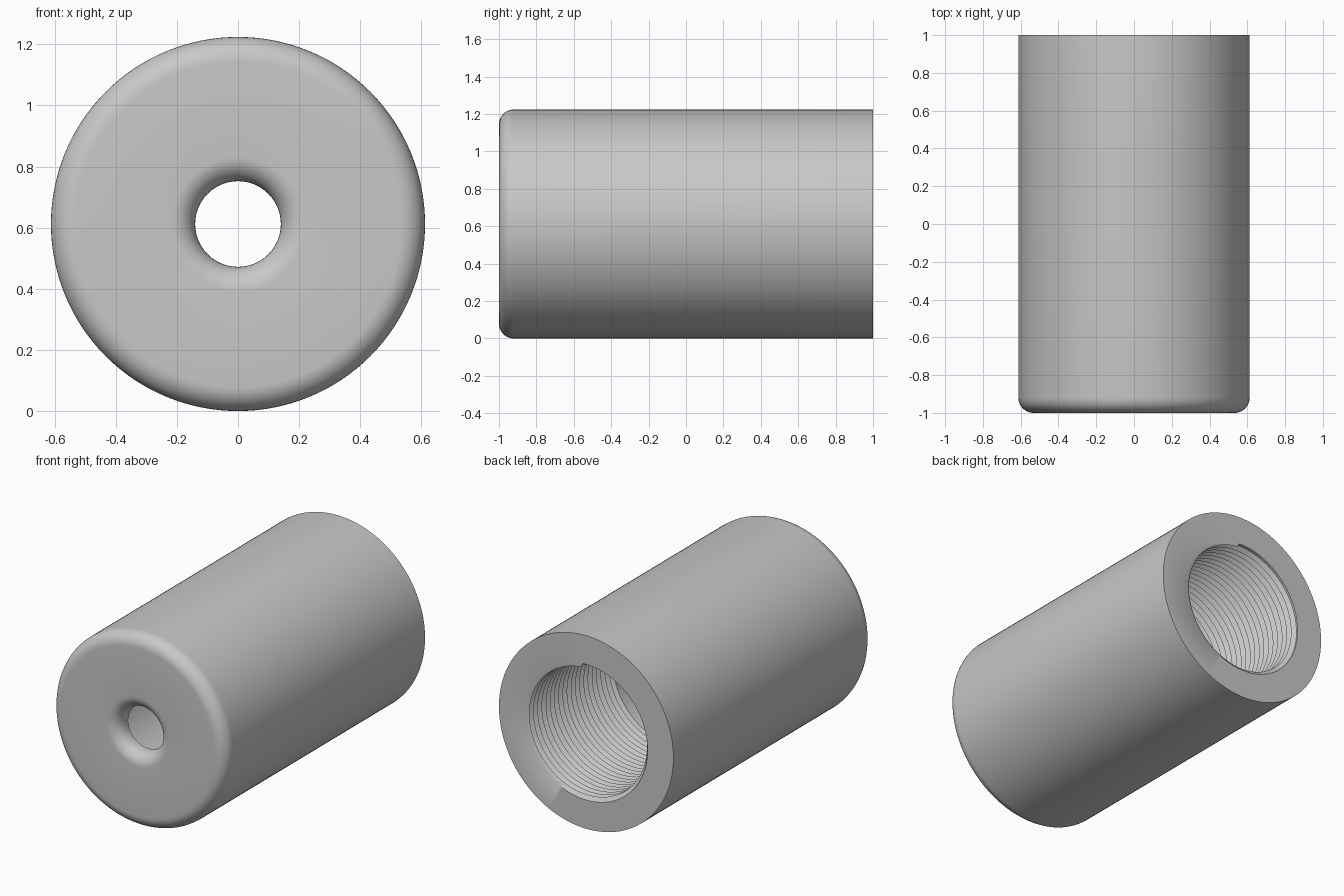
import bpy, bmesh
from math import sin, cos, pi, radians

cube = bpy.data.objects.get("Cube")
if cube:
    bpy.data.objects.remove(cube, do_unlink=True)

SEG = 128
R, HOLE, BORE, MOUTH = 0.612, 0.14, 0.405, 0.43
FILLET, WALL = 0.08, 0.10
THREAD_START, PITCH = 0.15, 0.042

grey = bpy.data.materials.new("plain grey")
grey.use_nodes = True
colour = (0.58, 0.58, 0.58, 1)
grey.diffuse_color = colour
grey.node_tree.nodes["Principled BSDF"].inputs["Base Color"].default_value = colour


def arc(cr, cy, rad, a0, a1, steps=10):
    """Points (radius, y) along a fillet."""
    return [(cr + rad * cos(radians(a0 + (a1 - a0) * i / steps)),
             cy + rad * sin(radians(a0 + (a1 - a0) * i / steps)))
            for i in range(steps + 1)]


def add_rows(bm, rows):
    """Sweep rows around the y axis; each row maps turn (0..1) to (radius, y)."""
    grid = []
    for row in rows:
        ring = []
        for s in range(SEG + 1):
            r, y = row(s / SEG)
            a = 2 * pi * s / SEG
            ring.append(bm.verts.new((r * cos(a), y, R + r * sin(a))))
        grid.append(ring)
    for a, b in zip(grid, grid[1:]):
        for s in range(SEG):
            bm.faces.new((a[s], a[s + 1], b[s + 1], b[s]))


def thread_row(k):
    """One crest or root line of the helical thread, trimmed at both ends."""
    def row(turn):
        y = THREAD_START + PITCH * (k / 2 + turn)
        if y <= THREAD_START:
            return BORE, THREAD_START
        if y >= 1:
            return MOUTH, 1
        return (MOUTH if k % 2 else BORE), y
    return row


# Shell outline: back rim, outside, rounded front, filleted hole, bore
outline = [(MOUTH, 1), (R, 1)]
outline += arc(R - FILLET, -1 + FILLET, FILLET, 0, -90)
outline += arc(HOLE + FILLET, -1 + FILLET, FILLET, -90, -180)
outline += [(HOLE, -1 + WALL), (BORE, -1 + WALL), (BORE, THREAD_START)]

bm = bmesh.new()
add_rows(bm, [lambda t, p=p: p for p in outline])

# Internal thread
count = int((1 - THREAD_START) / PITCH * 2) + 2
add_rows(bm, [thread_row(k) for k in range(-2, count + 1)])

bmesh.ops.remove_doubles(bm, verts=bm.verts, dist=0.0002)
bmesh.ops.recalc_face_normals(bm, faces=bm.faces)
mesh = bpy.data.meshes.new("threaded_sleeve")
bm.to_mesh(mesh)
bm.free()

sleeve = bpy.data.objects.new("threaded_sleeve", mesh)
bpy.context.collection.objects.link(sleeve)
mesh.materials.append(grey)
bpy.context.view_layer.objects.active = sleeve
sleeve.select_set(True)
bpy.ops.object.shade_smooth_by_angle(angle=radians(35))
